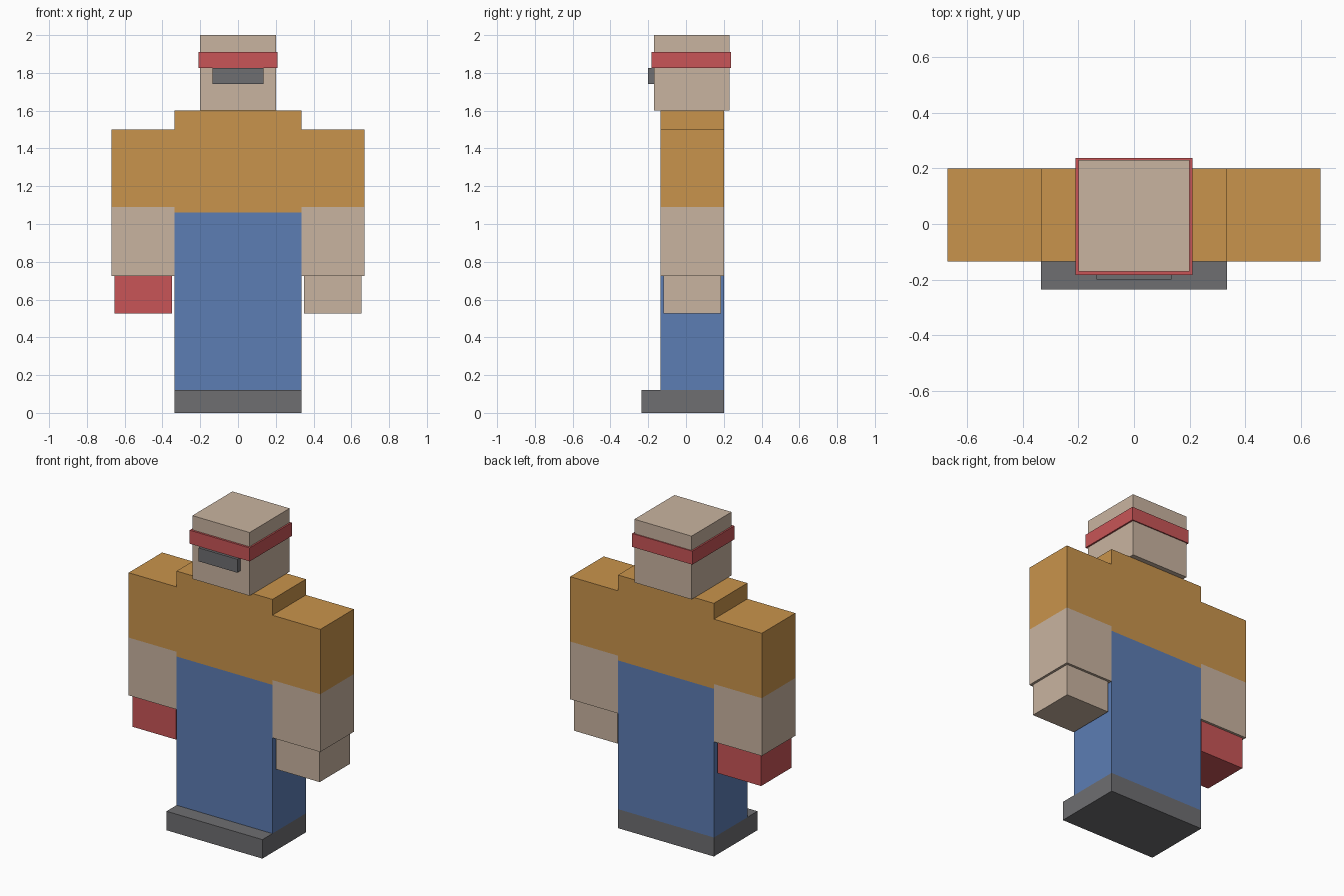
import bpy
import bmesh

cube = bpy.data.objects.get("Cube")
if cube:
    bpy.data.objects.remove(cube, do_unlink=True)


def material(name, rgb):
    mat = bpy.data.materials.new(name)
    mat.use_nodes = True
    mat.diffuse_color = (*rgb, 1)
    mat.node_tree.nodes["Principled BSDF"].inputs["Base Color"].default_value = (*rgb, 1)
    return mat


def box(name, x, y, z, mat):
    """Box spanning the given (low, high) ranges on each axis."""
    bm = bmesh.new()
    bmesh.ops.create_cube(bm, size=1)
    for v in bm.verts:
        v.co = [r[0] if c < 0 else r[1] for c, r in zip(v.co, (x, y, z))]
    mesh = bpy.data.meshes.new(name)
    bm.to_mesh(mesh)
    bm.free()
    mesh.materials.append(mat)
    obj = bpy.data.objects.new(name, mesh)
    bpy.context.collection.objects.link(obj)
    return obj


ochre = material("ochre shirt", (0.584, 0.296, 0.072))
skin = material("skin", (0.584, 0.456, 0.352))
red = material("red cloth", (0.578, 0.091, 0.095))
blue = material("blue denim", (0.107, 0.205, 0.456))
grey = material("dark grey", (0.156, 0.156, 0.165))

body_x = (-0.335, 0.335)
body_y = (-0.135, 0.2)

# Body
box("shoes", body_x, (-0.235, 0.2), (0, 0.12), grey)
box("trousers", body_x, body_y, (0.12, 1.06), blue)
box("shirt", body_x, body_y, (1.06, 1.6), ochre)

# Head
box("head", (-0.2, 0.2), (-0.17, 0.23), (1.6, 2), skin)
box("headband", (-0.21, 0.21), (-0.183, 0.237), (1.825, 1.91), red)
box("mouth", (-0.135, 0.135), (-0.2, -0.17), (1.74, 1.825), grey)

# Arms, with a glove on the right hand only
for side, s, hand_mat in (("left", 1, skin), ("right", -1, red)):
    arm_x = sorted((s * 0.335, s * 0.67))
    hand_x = sorted((s * 0.35, s * 0.655))
    box(side + "_sleeve", arm_x, body_y, (1.09, 1.5), ochre)
    box(side + "_forearm", arm_x, body_y, (0.725, 1.09), skin)
    box(side + "_hand", hand_x, (-0.12, 0.185), (0.525, 0.725), hand_mat)
